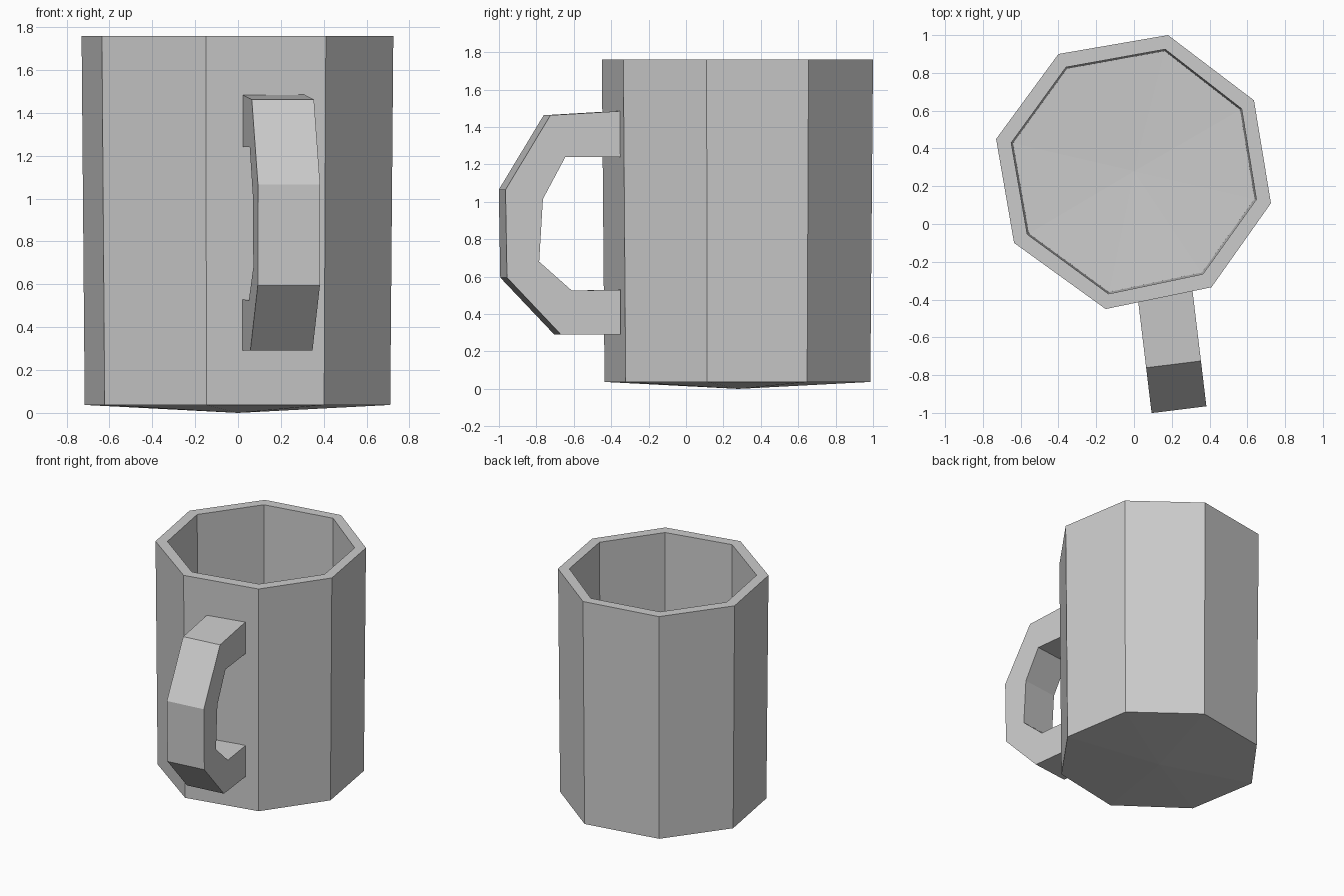
import bpy, bmesh
from mathutils import Vector

cube = bpy.data.objects.get("Cube")
if cube:
    bpy.data.objects.remove(cube, do_unlink=True)

grey = bpy.data.materials.new("plain grey")
grey.use_nodes = True
colour = (0.6, 0.6, 0.6, 1)
grey.diffuse_color = colour
grey.node_tree.nodes["Principled BSDF"].inputs["Base Color"].default_value = colour


def finish(bm, name):
    bmesh.ops.recalc_face_normals(bm, faces=bm.faces)
    mesh = bpy.data.meshes.new(name)
    bm.to_mesh(mesh)
    bm.free()
    mesh.materials.append(grey)
    obj = bpy.data.objects.new(name, mesh)
    bpy.context.collection.objects.link(obj)
    return obj


def bridge(bm, a, b):
    for i in range(len(a)):
        j = (i + 1) % len(a)
        bm.faces.new((a[i], a[j], b[j], b[i]))


def fan(bm, ring, tip):
    for i in range(len(ring)):
        bm.faces.new((ring[i], ring[(i + 1) % len(ring)], tip))


# Cup: slightly uneven octagon, tapered, hollow, with a shallow pointed base
centre = Vector((0, 0.28))
outer = [(-.40, .90), (.18, 1.0), (.635, .655), (.725, .11),
         (.41, -.335), (-.15, -.45), (-.635, -.10), (-.73, .45)]
inner = [(-.36, .83), (.165, .925), (.57, .61), (.648, .13),
         (.365, -.265), (-.135, -.37), (-.565, -.055), (-.65, .43)]


def ring(bm, outline, scale, z):
    points = [centre + (Vector(p) - centre) * scale for p in outline]
    return [bm.verts.new((p.x, p.y, z)) for p in points]


bm = bmesh.new()
base = ring(bm, outer, .98, .037)
rim_out = ring(bm, outer, 1, 1.76)
rim_in = ring(bm, inner, 1, 1.76)
floor = ring(bm, inner, .985, .12)
for a, b in ((base, rim_out), (rim_out, rim_in), (rim_in, floor)):
    bridge(bm, a, b)
fan(bm, base, bm.verts.new((0, centre.y, 0)))
fan(bm, floor, bm.verts.new((0, centre.y, .10)))
finish(bm, "cup")

# Handle: angular C profile swept across its width, turned a little off the front
outside = [(-.35, 1.485), (-.725, 1.463), (-.965, 1.065),
           (-.957, .595), (-.668, .29), (-.35, .29)]
inside = [(-.35, 1.24), (-.645, 1.24), (-.765, 1.015),
          (-.785, .68), (-.61, .525), (-.35, .53)]
width = Vector((-.29, -.036, 0))
bm = bmesh.new()


def edge_loop(profile, shift):
    return [bm.verts.new(Vector((.31 - .12 * (y + .355), y, z)) + shift)
            for y, z in profile]


strips = [edge_loop(outside, Vector()), edge_loop(outside, width),
          edge_loop(inside, width), edge_loop(inside, Vector())]
for i in range(len(outside) - 1):
    bridge(bm, [s[i] for s in strips], [s[i + 1] for s in strips])
for end in (0, -1):
    bm.faces.new([s[end] for s in strips])
finish(bm, "handle")
